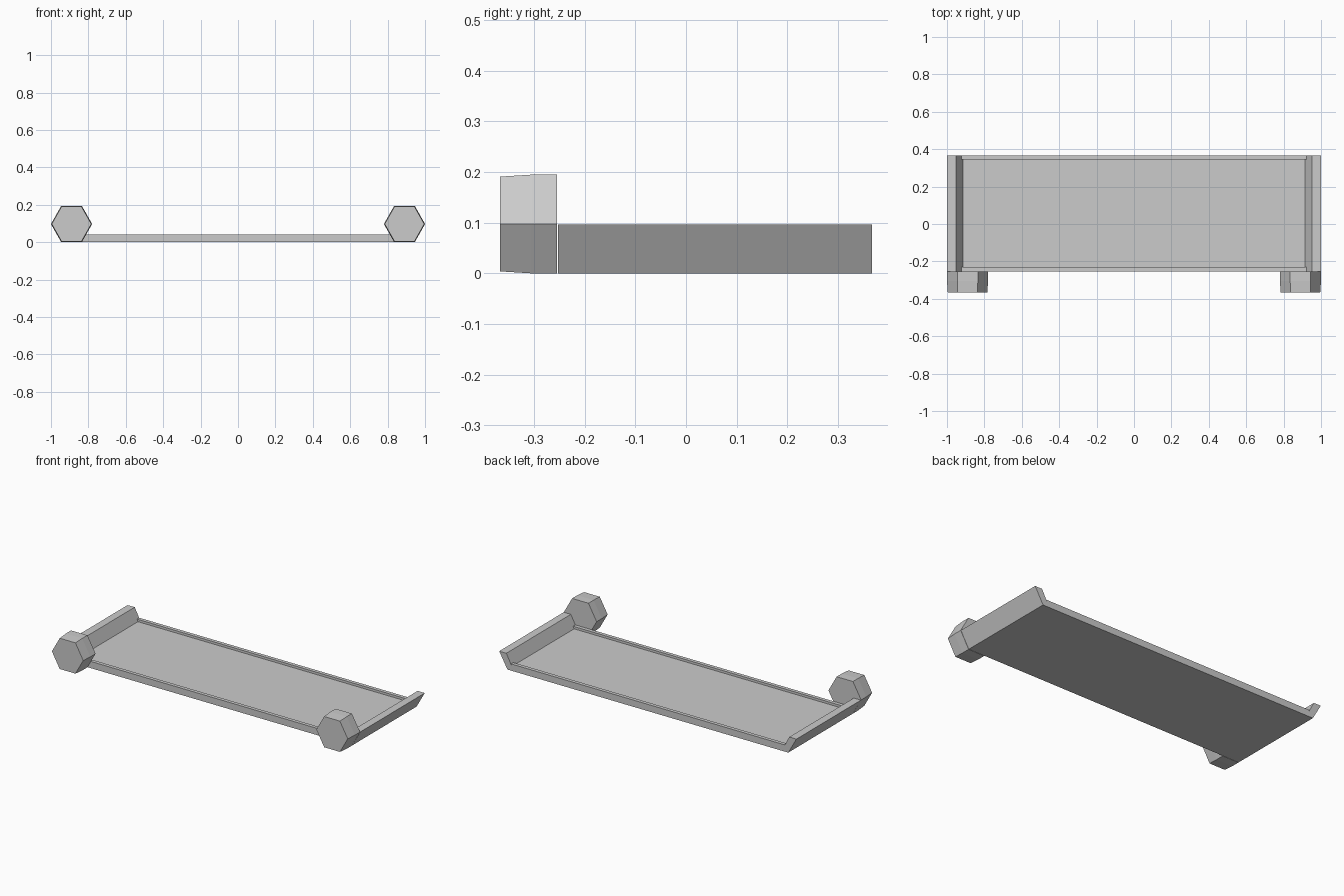
import bpy, bmesh
from math import cos, sin, pi

cube = bpy.data.objects.get("Cube")
if cube:
    bpy.data.objects.remove(cube)

grey = bpy.data.materials.new("plain grey")
grey.use_nodes = True
COLOUR = (0.6, 0.6, 0.6, 1)
grey.diffuse_color = COLOUR
grey.node_tree.nodes["Principled BSDF"].inputs["Base Color"].default_value = COLOUR

FRONT, JOINT, BACK = -0.367, -0.253, 0.367
POST_X, POST_Z, RADIUS = 0.89, 0.0975, 0.11


def loft(name, rings):
    """Closed solid through matching rings of points."""
    bm = bmesh.new()
    loops = [[bm.verts.new(p) for p in ring] for ring in rings]
    for a, b in zip(loops, loops[1:]):
        for i in range(len(a)):
            j = (i + 1) % len(a)
            bm.faces.new((a[i], a[j], b[j], b[i]))
    bm.faces.new(loops[0])
    bm.faces.new(loops[-1])
    bmesh.ops.recalc_face_normals(bm, faces=bm.faces)
    mesh = bpy.data.meshes.new(name)
    bm.to_mesh(mesh)
    bm.free()
    mesh.materials.append(grey)
    obj = bpy.data.objects.new(name, mesh)
    bpy.context.collection.objects.link(obj)
    return obj


def extrude_y(name, profile, y0, y1):
    return loft(name, [[(x, y, z) for x, z in profile] for y in (y0, y1)])


def hexagon(y, scale):
    return [(POST_X + RADIUS * scale * cos(i * pi / 3), y,
             POST_Z + POST_Z * scale * sin(i * pi / 3) / sin(pi / 3)) for i in range(6)]


# Tray floor and the flared end walls as one channel section
half = [(0.945, 0), (1.0, 0.097), (0.952, 0.097), (0.915, 0.027)]
section = half + [(-x, z) for x, z in reversed(half)]
extrude_y("tray", section, JOINT, BACK)

# Low lips along the front and back edges
lip = [(-0.912, 0.02), (0.912, 0.02), (0.921, 0.041), (-0.921, 0.041)]
extrude_y("front_lip", lip, JOINT, JOINT + 0.022)
extrude_y("back_lip", lip, BACK - 0.022, BACK)

# Hexagonal feet at the front corners, tapering slightly to the front
for side, sign in (("left", 1), ("right", -1)):
    rings = [hexagon(FRONT, 0.96), hexagon(-0.305, 1), hexagon(JOINT - 0.002, 1)]
    rings = [[(sign * x, y, z) for x, y, z in ring] for ring in rings]
    loft(side + "_foot", rings)
